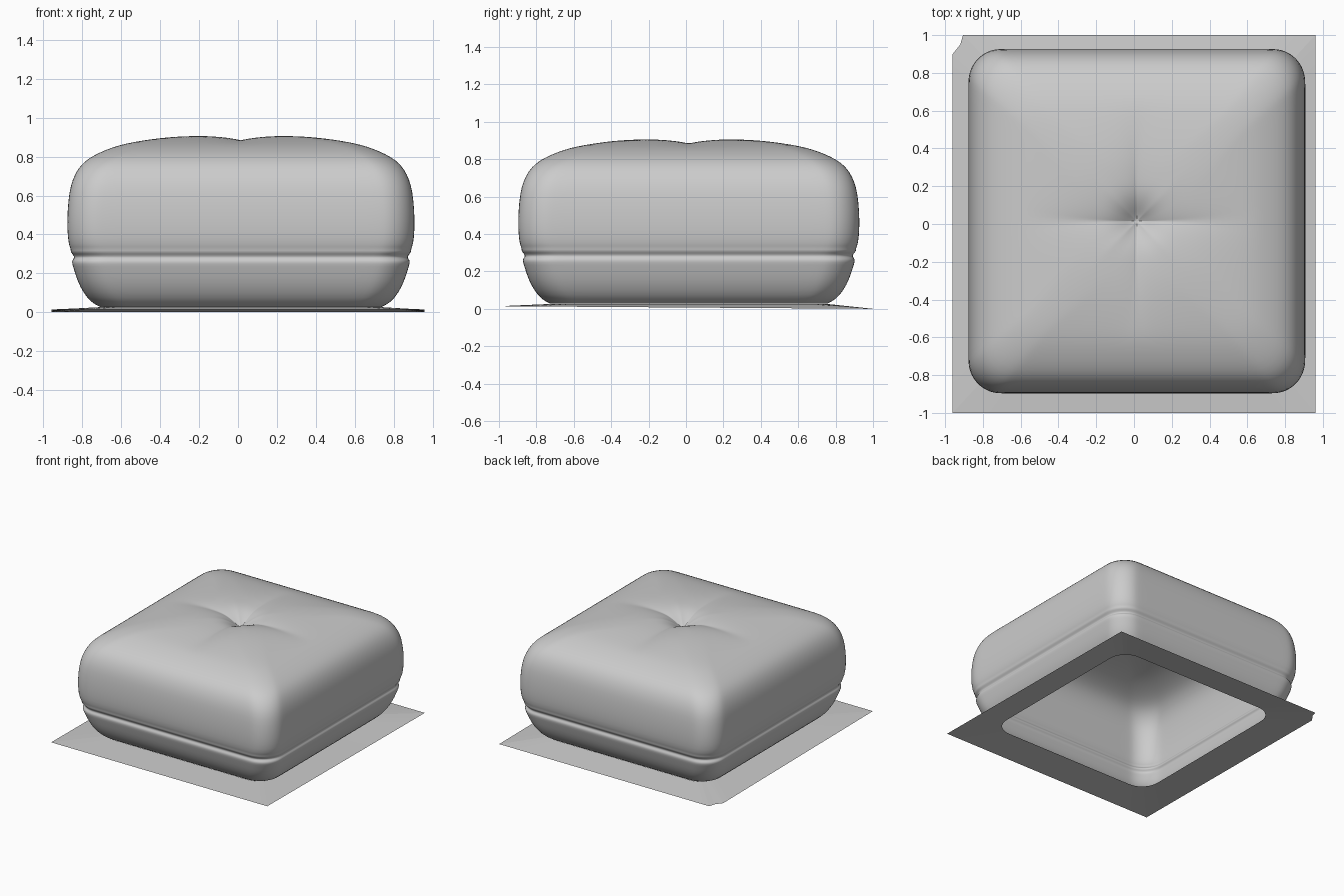
import bpy, bmesh, math

if "Cube" in bpy.data.objects:
    bpy.data.objects.remove(bpy.data.objects["Cube"])

ARC, STRAIGHT = 8, 16          # steps per corner arc / per straight side
CX, CY = 0.015, 0.015          # cushion centre
SX, SY = 1.0, 1.022            # cushion is slightly deeper than wide


def ring(w, r):
    """Points of a rounded square, half width w, corner radius r."""
    pts = []
    for q in range(4):
        c, s = round(math.cos(q * math.pi / 2)), round(math.sin(q * math.pi / 2))
        side = [(w, (w - r) * (2 * i / STRAIGHT - 1)) for i in range(STRAIGHT)]
        for i in range(ARC):
            a = i / ARC * math.pi / 2
            side.append((w - r + r * math.cos(a), w - r + r * math.sin(a)))
        pts += [(x * c - y * s, x * s + y * c) for x, y in side]
    return pts


def top_dip(x, y):
    """Cross-shaped tuft creases with a deep button point in the middle."""
    d = math.hypot(x, y)
    fade = max(0, 1 - d / 0.62)
    crease = 0.042 * fade * max(math.exp(-abs(x) / 0.09), math.exp(-abs(y) / 0.09))
    return crease + 0.035 * math.exp(-(d / 0.09) ** 2)


def bridge(bm, a, b):
    n = len(a)
    for i in range(n):
        bm.faces.new((a[i], a[(i + 1) % n], b[(i + 1) % n], b[i]))


def finish(bm, name):
    bmesh.ops.remove_doubles(bm, verts=bm.verts, dist=1e-5)
    bmesh.ops.recalc_face_normals(bm, faces=bm.faces)
    me = bpy.data.meshes.new(name)
    bm.to_mesh(me)
    bm.free()
    ob = bpy.data.objects.new(name, me)
    bpy.context.collection.objects.link(ob)
    return ob


# Cushion: open shell, (half width, height) from the floor to the centre of the top
side = [(.725, .028), (.77, .05), (.81, .10), (.84, .16), (.858, .22), (.868, .25),
        (.868, .268), (.855, .28), (.862, .295), (.876, .31), (.874, .325), (.885, .345),
        (.893, .42), (.892, .52), (.882, .62), (.866, .68), (.84, .735), (.80, .78)]
top = [(.74, .815), (.68, .84), (.62, .86), (.55, .875), (.47, .888), (.40, .897),
       (.35, .902), (.30, .906), (.25, .908), (.20, .909), (.16, .908), (.12, .905),
       (.08, .90), (.05, .895), (.025, .89)]
bm = bmesh.new()
prev = None
for w, z in side + top:
    r = 0.17 if w > 0.84 else max(0.2 * w, w * (0.75 - w))
    vs = []
    for x, y in ring(w, r):
        dz = top_dip(x, y) if z > 0.8 else 0
        vs.append(bm.verts.new((x * SX + CX, y * SY + CY, z - dz)))
    if prev:
        bridge(bm, prev, vs)
    prev = vs
tip = bm.verts.new((CX, CY, 0.81))
for i in range(len(prev)):
    bm.faces.new((prev[i], prev[(i + 1) % len(prev)], tip))
cushion = finish(bm, "cushion_shell")
for p in cushion.data.polygons:
    p.use_smooth = True
sub = cushion.modifiers.new("smooth", 'SUBSURF')
sub.levels = sub.render_levels = 1

# Base sheet: thin flat border with an opening under the cushion and one nicked corner
bm = bmesh.new()
inner, outer = [], []
for x, y in ring(.725, .145):
    inner.append(bm.verts.new((x * SX + CX, y * SY + CY, .026)))
    m = max(abs(x), abs(y))
    ox, oy = x / m * 0.96, y / m
    if ox < -0.9 and oy > 0.9:
        if abs(ox + 0.96) < 1e-4 and abs(oy - 1) < 1e-4:
            ox, oy = -0.92, 0.95
        elif oy > 0.9999:
            ox = max(ox, -0.94)
        else:
            oy = min(oy, 0.9)
    outer.append(bm.verts.new((ox, oy, 0.007 - 0.007 * oy)))
bridge(bm, inner, outer)
finish(bm, "base_sheet")
